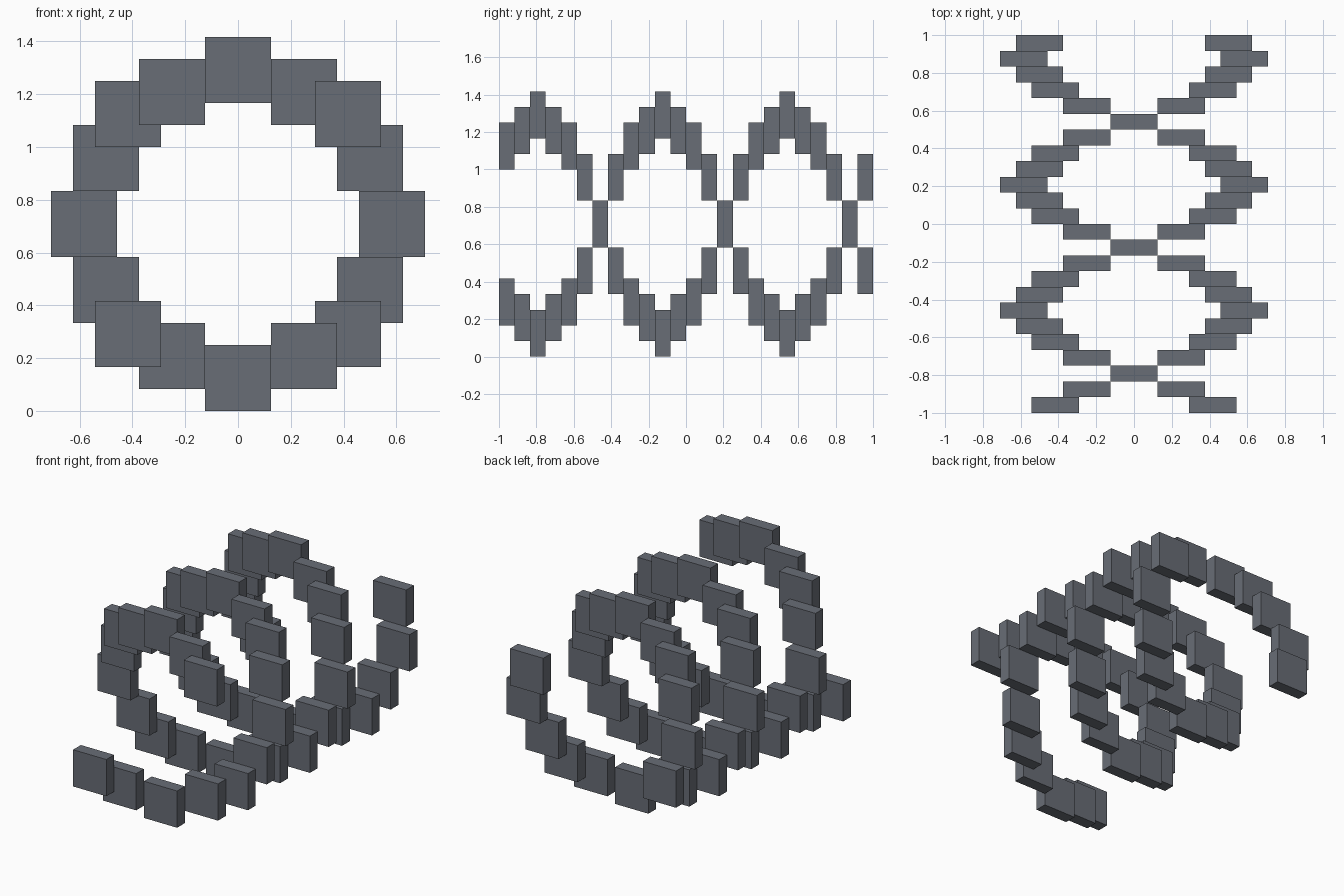
import bpy, bmesh
from math import sin, cos, radians
from mathutils import Matrix, Vector

cube = bpy.data.objects.get("Cube")
if cube:
    bpy.data.objects.remove(cube, do_unlink=True)

# Everything sits on a grid of twelve cells per unit
CELL = 1 / 12
LAYERS = 24
RADIUS = 7       # helix radius in cells
BLOCK = 3        # block width and height in cells
STEP = 22.5      # turn per layer in degrees
AXIS_Z = (RADIUS + BLOCK / 2) * CELL

# Slate grey material
slate = bpy.data.materials.new("slate_grey")
slate.use_nodes = True
colour = (0.14, 0.153, 0.18, 1)
slate.diffuse_color = colour
bsdf = next(n for n in slate.node_tree.nodes if n.type == 'BSDF_PRINCIPLED')
bsdf.inputs["Base Color"].default_value = colour


def helix_strand(name, phase):
    """One flat block per layer, snapped to the grid along a helix."""
    bm = bmesh.new()
    size = Matrix.Diagonal((BLOCK * CELL, CELL, BLOCK * CELL, 1))
    for layer in range(LAYERS):
        turn = radians((layer - 2) * STEP + phase)
        centre = Vector((round(RADIUS * sin(turn)) * CELL,
                         (layer + 0.5 - LAYERS / 2) * CELL,
                         AXIS_Z - round(RADIUS * cos(turn)) * CELL))
        bmesh.ops.create_cube(bm, size=1, matrix=Matrix.Translation(centre) @ size)
    mesh = bpy.data.meshes.new(name)
    bm.to_mesh(mesh)
    bm.free()
    mesh.materials.append(slate)
    obj = bpy.data.objects.new(name, mesh)
    bpy.context.collection.objects.link(obj)


# Two strands wound opposite each other
helix_strand("lower_start_strand", 0)
helix_strand("upper_start_strand", 180)
